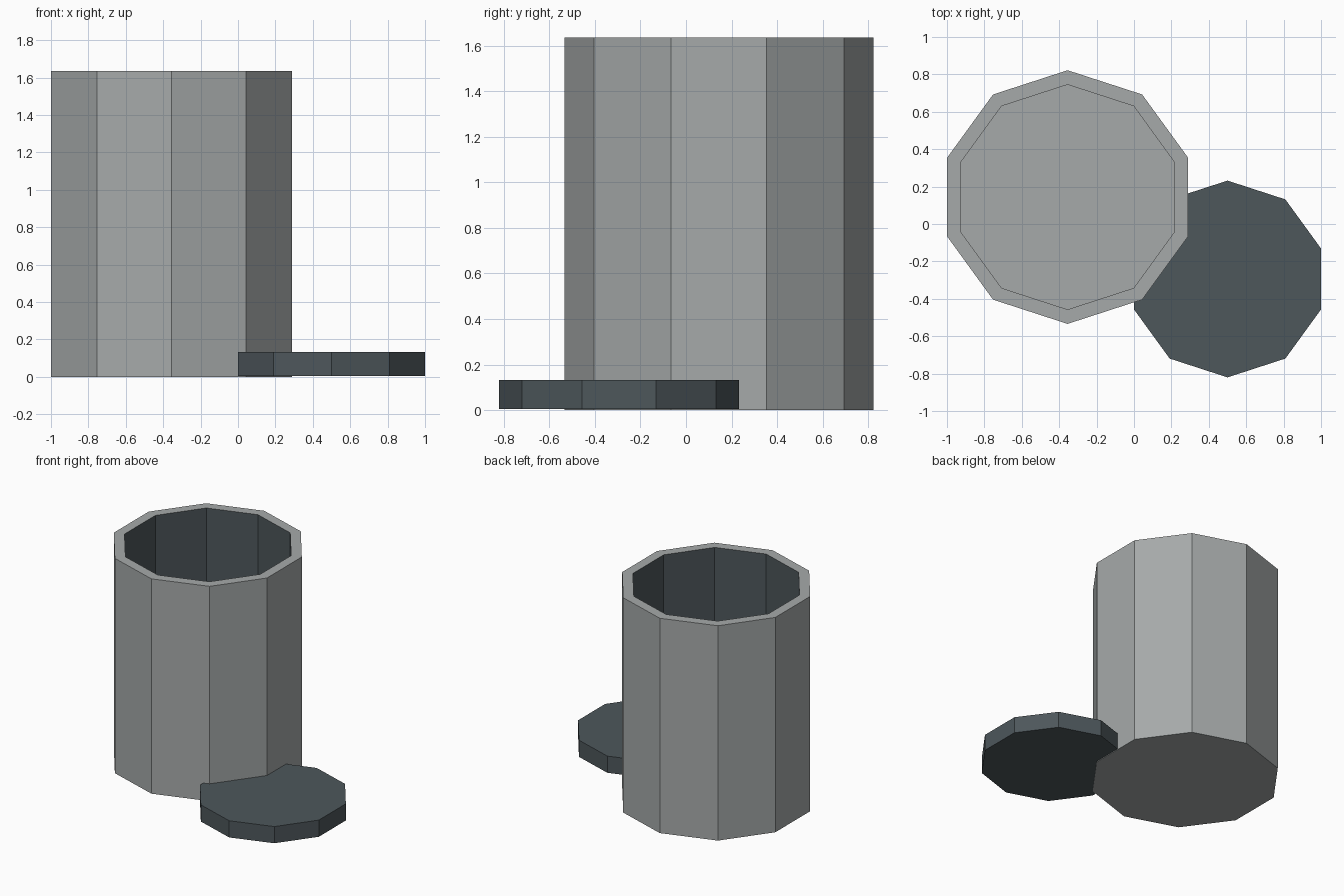
import bpy
import bmesh
from math import cos, sin, tau

cube = bpy.data.objects.get("Cube")
if cube:
    bpy.data.objects.remove(cube, do_unlink=True)

SIDES = 10


def material(name, rgb):
    mat = bpy.data.materials.new(name)
    mat.use_nodes = True
    mat.diffuse_color = (*rgb, 1)
    mat.node_tree.nodes["Principled BSDF"].inputs["Base Color"].default_value = (*rgb, 1)
    return mat


light_grey = material("light grey metal", (0.38, 0.40, 0.40))
dark_slate = material("dark slate", (0.075, 0.095, 0.105))


def lathe(name, centre, rings, mats, dark_bands=()):
    """Ten-sided solid through (radius, height) rings, capped at both ends."""
    bm = bmesh.new()
    loops = []
    for radius, z in rings:
        loops.append([bm.verts.new((radius * sin(tau * i / SIDES),
                                    radius * cos(tau * i / SIDES), z))
                      for i in range(SIDES)])
    for band, (low, high) in enumerate(zip(loops, loops[1:])):
        for i in range(SIDES):
            j = (i + 1) % SIDES
            face = bm.faces.new((low[i], low[j], high[j], high[i]))
            face.material_index = int(band in dark_bands)
    bm.faces.new(loops[0])
    bm.faces.new(loops[-1])
    bmesh.ops.recalc_face_normals(bm, faces=bm.faces)
    mesh = bpy.data.meshes.new(name)
    bm.to_mesh(mesh)
    bm.free()
    for mat in mats:
        mesh.materials.append(mat)
    obj = bpy.data.objects.new(name, mesh)
    obj.location = (*centre, 0)
    bpy.context.collection.objects.link(obj)
    return obj


# Hollow container: outer wall, rim, dark inner wall, light floor
lathe("container", (-0.355, 0.144),
      [(0.678, 0), (0.678, 1.635), (0.601, 1.635), (0.601, 0.2)],
      [light_grey, dark_slate], dark_bands=(2,))

# Lid lying beside the container, tucked against its foot
lathe("lid", (0.5, -0.294), [(0.526, 0.005), (0.526, 0.132)], [dark_slate])
